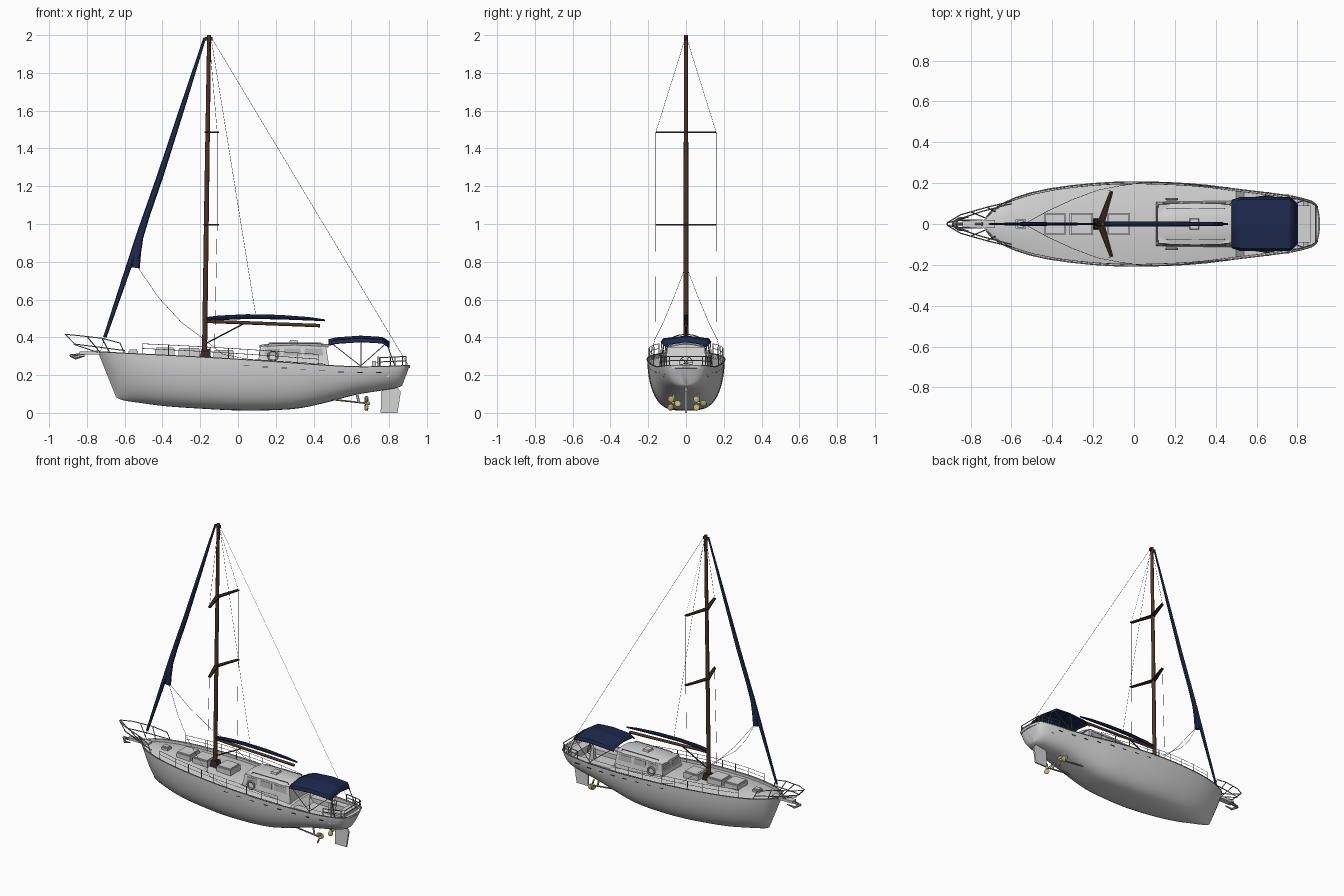
import bpy, bmesh, math
from mathutils import Vector, Matrix

if "Cube" in bpy.data.objects:
    bpy.data.objects.remove(bpy.data.objects["Cube"])

def mat(name, r, g, b):
    m = bpy.data.materials.new(name)
    m.diffuse_color = (r, g, b, 1)
    m.use_nodes = True
    m.node_tree.nodes["Principled BSDF"].inputs["Base Color"].default_value = m.diffuse_color
    return m
HULL = mat("pale_grey", .66, .66, .66)
NAVY = mat("navy_canvas", .013, .022, .075)
WOOD = mat("brown_wood", .075, .036, .018)
SPAR = mat("dark_wood", .035, .022, .016)
STEEL = mat("steel", .30, .30, .30)
BRASS = mat("brass", .52, .49, .18)
GLASS = mat("grey_glass", .42, .43, .44)
DARK = mat("dark_rigging", .03, .03, .03)

def finish(bm, name, m, smooth=True, angle=40):
    bmesh.ops.recalc_face_normals(bm, faces=bm.faces[:])
    me = bpy.data.meshes.new(name)
    bm.to_mesh(me)
    bm.free()
    me.materials.append(m)
    o = bpy.data.objects.new(name, me)
    bpy.context.collection.objects.link(o)
    if smooth:
        bpy.ops.object.select_all(action='DESELECT')
        o.select_set(True)
        bpy.context.view_layer.objects.active = o
        bpy.ops.object.shade_smooth_by_angle(angle=math.radians(angle))
    return o

def box(name, x0, x1, y, z0, z1, m, top_y=None, rake=0, yc=0):
    """Box from x0 to x1, half width y, optionally narrower and raked at the top."""
    bm = bmesh.new()
    bmesh.ops.create_cube(bm, size=2)
    for v in bm.verts:
        up = v.co.z > 0
        w = top_y if up and top_y is not None else y
        s = rake if up else 0
        v.co = (x1 - s if v.co.x > 0 else x0 + s, yc + v.co.y * w, z1 if up else z0)
    return finish(bm, name, m, False)

def rods(name, paths, r, m, sides=6):
    """Round bars along polylines; r is one radius or one per point."""
    bm = bmesh.new()
    for p in paths:
        p = [Vector(q) for q in p]
        rr = r if isinstance(r, (list, tuple)) else [r] * len(p)
        rings = []
        for i, c in enumerate(p):
            d = p[min(i + 1, len(p) - 1)] - p[max(i - 1, 0)]
            q = d.to_track_quat('Z', 'Y')
            rings.append([bm.verts.new(c + q @ Vector((rr[i] * math.cos(2 * math.pi * k / sides),
                          rr[i] * math.sin(2 * math.pi * k / sides), 0))) for k in range(sides)])
        for a, b in zip(rings, rings[1:]):
            for k in range(sides):
                n = (k + 1) % sides
                bm.faces.new((a[k], a[n], b[n], b[k]))
        bm.faces.new(rings[0])
        bm.faces.new(rings[-1])
    return finish(bm, name, m)

def both(paths):
    return paths + [[(x, -y, z) for x, y, z in p] for p in paths]

def loft(name, rows, m, angle=40, caps=False):
    bm = bmesh.new()
    g = [[bm.verts.new(c) for c in row] for row in rows]
    for a, b in zip(g, g[1:]):
        for k in range(len(a) - 1):
            bm.faces.new((a[k], a[k + 1], b[k + 1], b[k]))
    if caps:
        bm.faces.new(g[0])
        bm.faces.new(g[-1])
    bmesh.ops.remove_doubles(bm, verts=bm.verts[:], dist=1e-5)
    return finish(bm, name, m, True, angle)

# hull stations: sheer x, half beam, sheer z, keel x, keel z, section fullness
ST = [(-.742, .008, .325, -.645, .082, 1.2), (-.69, .07, .321, -.605, .066, 1.1),
      (-.58, .128, .315, -.52, .053, .9), (-.42, .17, .307, -.38, .035, .7),
      (-.2, .197, .296, -.19, .022, .6), (0, .205, .284, 0, .013, .56),
      (.2, .2, .271, .2, .015, .56), (.35, .189, .26, .34, .027, .57),
      (.5, .17, .25, .48, .058, .6), (.65, .152, .244, .62, .095, .62),
      (.78, .134, .246, .74, .115, .65), (.87, .11, .25, .83, .13, .7),
      (.9, .08, .252, .86, .14, .75), (.91, .03, .253, .87, .146, .8)]

def spline(st, n=4):
    out = []
    for i in range(len(st) - 1):
        p = [st[max(i - 1, 0)], st[i], st[i + 1], st[min(i + 2, len(st) - 1)]]
        for k in range(n):
            t = k / n
            out.append([.5 * (2 * b + (c - a) * t + (2 * a - 5 * b + 4 * c - d) * t * t
                        + (3 * b - a - 3 * c + d) * t ** 3) for a, b, c, d in zip(*p)])
    return out + [list(st[-1])]
FINE = spline(ST)

def rail(x, up=0, inset=0):
    """Point on the sheer at x, raised and moved inboard."""
    s = min(FINE, key=lambda q: abs(q[0] - x))
    return (s[0], max(s[1] - inset, .004), s[2] + up)

N = 16
rows, deck = [], []
for xs, b, zs, xk, zk, p in FINE:
    half = []
    for k in range(N + 1):
        a = math.pi / 2 * k / N
        f = math.sin(a) ** 1.05
        half.append((xs + (xk - xs) * f, b * max(math.cos(a), 0) ** p if k < N else 0, zs + (zk - zs) * f))
    rows.append(half + [(x, -y, z) for x, y, z in half[-2::-1]])
    # deck with a low bulwark, sunk into a cockpit aft
    i = min(.009, b * .3)
    sink = .045 if .5 < xs < .84 else .016
    crown = 0 if xs > .5 else .018 * min(1, b / .15)
    d = [(b, zs), (b - i, zs), (b - i * 1.1, zs - sink), (b * .5, zs - sink + crown * .8)]
    deck.append([(xs, y, z) for y, z in d] + [(xs, 0, zs - sink + crown)]
                + [(xs, -y, z) for y, z in d[::-1]])
loft("hull", rows, HULL, 50, True)
loft("deck", deck, HULL, 35)
rods("rub_rail", both([[rail(s[0], 0, -.001) for s in FINE[2:-3:2]]]), .003, STEEL)

# deck hatches and mast step
for i, (a, b, w, z) in enumerate([(-.58, -.53, .022, .335), (-.44, -.335, .055, .345), (-.315, -.2, .055, .343),
                                  (-.13, -.02, .055, .332)]):
    box(f"hatch_{i}", a, b, w, z - .06, z - .008, HULL)
    box(f"hatch_lid_{i}", a + .006, b - .006, w - .006, z - .009, z, HULL)
box("mast_step", -.205, -.14, .03, .28, .338, SPAR, .02, .012)

# deckhouse with windows, roof and roof hatch
box("deckhouse", .1, .485, .115, .235, .355, HULL, .095, .02)
loft("deckhouse_roof", [[(x, y * w, z - .016 * y * y) for y in (-1, -.6, -.2, .2, .6, 1)] +
     [(x, w, .345), (x, -w, .345), (x, -w, z - .016)]
     for x, w, z in [(.115, .09, .36), (.18, .1, .37), (.3, .102, .375), (.42, .1, .37), (.48, .09, .364)]], HULL, 40, True)
for i, (a, b) in enumerate([(.14, .225), (.24, .335), (.35, .45)]):
    box(f"side_windows_{i}", a, b, .1055, .304, .342, GLASS, .0993, .004)
for i, y in enumerate((-.047, .047)):
    box(f"front_window_{i}", .1095, .2, .038, .304, .342, GLASS, .036, .0063, y)
box("roof_hatch", .27, .32, .03, .36, .386, HULL, .025, .005)
rods("roof_rails", both([[(.16, .075, .36), (.165, .075, .37), (.44, .075, .37), (.445, .075, .36)]]), .002, STEEL)

# life rings
for s in (-1, 1):
    c = [(.185 + .026 * math.cos(k * math.pi / 8), s * .122, .303 + .026 * math.sin(k * math.pi / 8)) for k in range(17)]
    rods("life_ring", [c], .006, HULL)

# mast, spreaders, boom and covered mainsail
rods("mast", [[(-.177, 0, .33), (-.165, 0, 1.2), (-.153, 0, 2)]], [.0135, .0125, .0105], WOOD, 12)
box("masthead", -.178, -.135, .006, 1.972, 1.99, DARK)
for z in (.997, 1.485):
    for s in (-1, 1):
        xm = -.177 + .0145 * (z - .33)
        loft("spreader", [[(x + dx, s * y, z + dz) for dx, dz in
             ((-w, -.004), (w, -.004), (w, .004), (-w, .004), (-w, -.004))]
             for x, y, w in ((xm, 0, .016), (-.11, .16, .009))], SPAR, 30, True)
rods("boom", [[(-.17, 0, .485), (.435, 0, .462)]], .0095, WOOD, 10)
rods("boom_vang", [[(-.165, 0, .37), (.03, 0, .472)]], .004, DARK)
rods("mainsail_cover", [[(-.185, 0, .495), (-.1, 0, .503), (.05, 0, .51), (.22, 0, .507), (.38, 0, .498), (.46, 0, .49)]],
     [.010, .0125, .0125, .012, .009, .005], NAVY, 8)
# furled headsail with its bundled corner
o = rods("furled_headsail", [[(-.705, 0, .4), (-.575, 0, .785), (-.518, 0, .95),
         (-.41, 0, 1.26), (-.29, 0, 1.63), (-.176, 0, 1.985)]], [.009, .015, .018, .017, .013, .007], NAVY, 8)
c = rods("headsail_corner", [[(-.543, 0, .768), (-.533, 0, .85), (-.518, 0, .93), (-.47, 0, 1.08)]],
         [.023, .02, .017, .014], NAVY, 8)
o.scale.y = c.scale.y = .5

# standing and running rigging
rods("stays", [[(-.705, 0, .4), (-.73, 0, .32)], [(-.14, 0, 1.985), (.9, 0, .255)],
               [(-.142, 0, 1.98), (.095, 0, .51)]], .0009, DARK, 4)
rods("shrouds", both([[(-.152, .005, 1.98), (-.11, .16, 1.485), (-.11, .16, .997), (-.125, .165, .29)]]), .0009, DARK, 4)
rods("headsail_sheets", both([[(-.53, .004, .77), (-.42, .065, .61), (-.3, .12, .48), (-.18, .165, .39),
      (-.08, .185, .31), rail(.05, .004), rail(.2, .004), rail(.45, .006)]]), .0011, DARK, 4)

# lifelines and stanchions
xs = [-.5 + .115 * i for i in range(9)]
rods("stanchions", both([[rail(x, -.01, .008), rail(x, .055, .008)] for x in xs]), .0022, STEEL)
rods("lifelines", both([[rail(x, h, .008) for x in xs] for h in (.03, .055)]), .0015, STEEL, 4)

# drain slots along the topsides
for s in (-1, 1):
    for i in range(8):
        x = .03 + .1 * i
        _, b, z = rail(x, -.03)
        box("drain_slot", x, x + .03, .002, z - .003, z + .001, DARK, yc=s * (b * .995 - .0005))

# bow pulpit, platform and anchor
rods("bow_pulpit", both([[(-.6, .112, .315), (-.625, .105, .37), (-.72, .082, .395), (-.85, .045, .41), (-.915, .006, .416)],
     [(-.6, .1, .33), (-.75, .06, .35), (-.87, .02, .365)], [(-.915, .006, .416), (-.86, .018, .36), (-.74, .02, .32)],
     [(-.72, .082, .395), (-.68, .06, .32)], [(-.8, .06, .405), (-.73, .03, .32)]]) +
     [[(-.915, -.006, .416), (-.915, .006, .416)]], .003, STEEL)
box("bow_platform", -.84, -.68, .02, .308, .325, HULL)
rods("anchor_shank", [[(-.74, 0, .325), (-.89, 0, .302)]], .007, STEEL)
rods("anchor_flukes", both([[(-.885, 0, .305), (-.86, .025, .29), (-.81, .035, .302)]]), [.009, .008, .003], STEEL)

# faceted canvas cockpit cover on crossed poles
cover = [[(x, y * w, z - d) for y, d in ((-1, .032), (-.9, .014), (0, 0), (.9, .014), (1, .032))]
         for x, w, z in ((.478, .118, .39), (.52, .132, .4), (.65, .134, .409), (.765, .132, .402), (.802, .1, .378))]
o = loft("cockpit_cover", cover, NAVY, 5)
o.modifiers.new("thickness", 'SOLIDIFY').thickness = .005
rods("cover_poles", both([[(.5, .118, .365), (.66, .14, .24)], [(.78, .115, .365), (.64, .14, .24)],
                          [(.65, .128, .375), (.65, .14, .24)], [(.79, .1, .36), (.83, .115, .25)]]), .0025, STEEL)

# cockpit seats, steering pedestal and wheel
for s in (-1, 1):
    box("cockpit_seat", .5, .8, .025, .19, .232, HULL, yc=s * .095)
box("aft_seat", .8, .865, .09, .2, .25, HULL)
box("steering_pedestal", .705, .735, .015, .195, .275, HULL, .01, .005)
wheel = [(.742, .034 * math.cos(k * math.pi / 8), .265 + .034 * math.sin(k * math.pi / 8)) for k in range(17)]
rods("steering_wheel", [wheel] + [[(.742, 0, .265), wheel[k]] for k in range(0, 16, 3)] +
     [[(.72, 0, .265), (.745, 0, .265)]], .0024, STEEL)

# stern rail
aft = [rail(x, 0, .008) for x in (.76, .8, .84, .87, .89)]
loop = aft + [(x, -y, z) for x, y, z in aft[::-1]]
rods("stern_rail", [[(x, y, z + h) for x, y, z in loop] for h in (.025, .048)] +
     [[(x, y, z - .01), (x, y, z + .048)] for x, y, z in loop], .003, STEEL)

# rudder
loft("rudder", [[(x, y, z) for x, z in ((.755, .003), (.845, .003), (.862, .112), (.83, .15), (.77, .14), (.76, .112))]
                for y in (-.006, .006)], HULL, 30, True)
box("rudder_edge", .757, .845, .006, 0, .112, HULL)

# propellers with shafts and struts
for s in (-1, 1):
    y = s * .068
    rods("propeller_shaft", [[(.46, y, .075), (.69, y, .05)]], .005, STEEL)
    rods("shaft_strut", [[(.64, y, .055), (.625, y * .9, .12)]], .007, HULL)
    bm = bmesh.new()
    bmesh.ops.create_uvsphere(bm, u_segments=10, v_segments=6, radius=.01,
                              matrix=Matrix.Translation((.685, y, .05)) @ Matrix.Diagonal((1.6, 1, 1, 1)))
    for k in range(3):
        m = (Matrix.Translation((.68, y, .05)) @ Matrix.Rotation(k * math.tau / 3 + .5, 4, 'X')
             @ Matrix.Translation((0, 0, .024)) @ Matrix.Rotation(.5 * s, 4, 'Z') @ Matrix.Diagonal((.3, 1, 1, 1)))
        bmesh.ops.create_uvsphere(bm, u_segments=10, v_segments=6, radius=.019, matrix=m)
    finish(bm, "propeller", BRASS)
